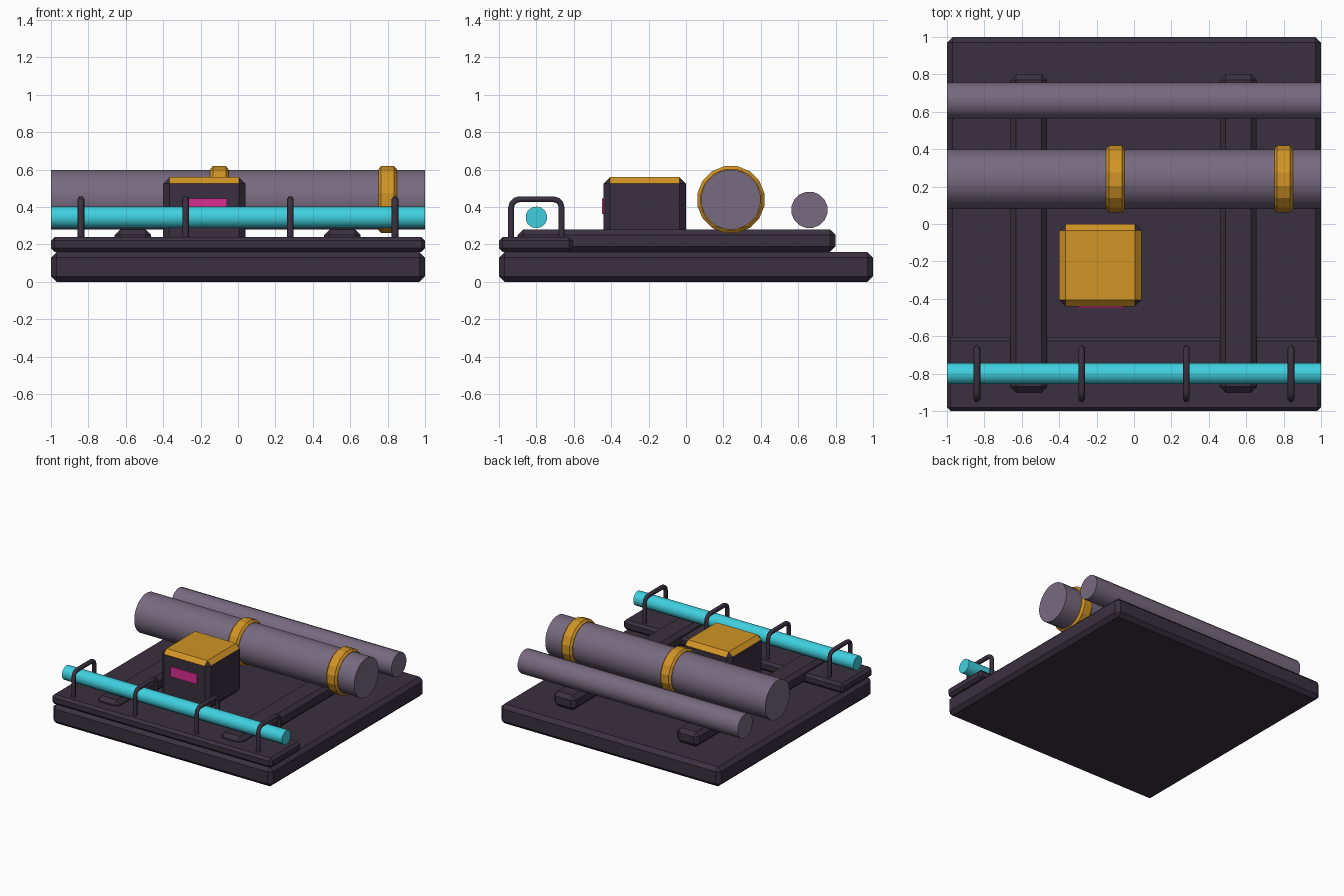
import bpy, bmesh, math
from mathutils import Vector

if "Cube" in bpy.data.objects:
    bpy.data.objects.remove(bpy.data.objects["Cube"], do_unlink=True)


def material(name, r, g, b):
    m = bpy.data.materials.new(name)
    m.use_nodes = True
    m.diffuse_color = (r, g, b, 1)
    m.node_tree.nodes["Principled BSDF"].inputs["Base Color"].default_value = (r, g, b, 1)
    return m


DARK = material("dark_plum", 0.042, 0.030, 0.050)
GREY = material("mauve_grey", 0.185, 0.146, 0.215)
GOLD = material("gold", 0.64, 0.295, 0.018)
CYAN = material("cyan", 0.05, 0.63, 0.74)
PINK = material("pink", 0.70, 0.026, 0.28)


def finish(bm, name, mats, smooth=False):
    bmesh.ops.recalc_face_normals(bm, faces=bm.faces)
    mesh = bpy.data.meshes.new(name)
    bm.to_mesh(mesh)
    bm.free()
    for m in mats:
        mesh.materials.append(m)
    ob = bpy.data.objects.new(name, mesh)
    bpy.context.collection.objects.link(ob)
    if smooth:
        bpy.ops.object.select_all(action="DESELECT")
        ob.select_set(True)
        bpy.context.view_layer.objects.active = ob
        bpy.ops.object.shade_smooth_by_angle(angle=math.radians(35))
    return ob


def box(name, low, high, bevel, mat):
    """Box between two corners with chamfered edges."""
    low, high = Vector(low), Vector(high)
    bm = bmesh.new()
    bmesh.ops.create_cube(bm, size=1)
    for v in bm.verts:
        v.co = (low + high) / 2 + v.co * (high - low)
    if bevel:
        bmesh.ops.bevel(bm, geom=bm.edges[:], offset=bevel, segments=1,
                        affect="EDGES", profile=0.5)
    return finish(bm, name, [mat])


def lathe_x(name, profile, y, z, sides, mat, smooth):
    """Turn an (x, radius) profile around an axis along x and cap its ends."""
    bm = bmesh.new()
    rings = []
    for x, r in profile:
        angles = [2 * math.pi * (i + 0.5) / sides for i in range(sides)]
        rings.append([bm.verts.new((x, y + r * math.cos(a), z + r * math.sin(a)))
                      for a in angles])
    for a, b in zip(rings, rings[1:]):
        for i in range(sides):
            j = (i + 1) % sides
            bm.faces.new((a[i], a[j], b[j], b[i]))
    bm.faces.new(rings[0])
    bm.faces.new(rings[-1])
    return finish(bm, name, [mat], smooth)


# Base slab, front shelf and the two cross rails
box("base_slab", (-1, -1, 0), (1, 1, 0.16), 0.03, DARK)
box("front_shelf", (-1, -1, 0.16), (1, -0.605, 0.24), 0.02, DARK)
for side, x in (("right", -0.562), ("left", 0.558)):
    box(side + "_rail", (x - 0.098, -0.9, 0.16), (x + 0.098, 0.8, 0.28), 0.03, DARK)

# Control box: the top and its chamfers are gold
control = box("control_box", (-0.4, -0.44, 0.16), (0.04, 0, 0.56), 0.034, DARK)
control.data.materials.append(GOLD)
for face in control.data.polygons:
    if face.normal.z > 0.65:
        face.material_index = 1
box("indicator_panel", (-0.3, -0.449, 0.363), (-0.06, -0.44, 0.445), 0, PINK)

# Pipes
lathe_x("large_pipe", [(-1, 0.16), (1, 0.16)], 0.24, 0.44, 24, GREY, True)
lathe_x("small_pipe", [(-1, 0.098), (1, 0.098)], 0.66, 0.385, 16, GREY, True)
lathe_x("glowing_tube", [(-1, 0.058), (1, 0.058)], -0.8, 0.345, 14, CYAN, True)

# Gold collars on the large pipe
for label, x in (("middle", -0.1), ("end", 0.8)):
    lathe_x(label + "_collar",
            [(x - 0.05, 0.165), (x - 0.035, 0.182), (x + 0.035, 0.182), (x + 0.05, 0.165)],
            0.24, 0.44, 16, GOLD, False)


# Bent-rod brackets over the tube
def bracket(name, x):
    front, back, foot, top, r = -0.935, -0.665, 0.2, 0.442, 0.045
    points = [(front, foot)]
    for cy, start in ((front + r, 180), (back - r, 90)):
        for k in range(4):
            a = math.radians(start - 30 * k)
            points.append((cy + r * math.cos(a), top - r + r * math.sin(a)))
    points.append((back, foot))
    curve = bpy.data.curves.new(name, "CURVE")
    curve.dimensions = "3D"
    curve.bevel_depth = 0.018
    curve.bevel_resolution = 1
    curve.use_fill_caps = True
    spline = curve.splines.new("POLY")
    spline.points.add(len(points) - 1)
    for p, (y, z) in zip(spline.points, points):
        p.co = (x, y, z, 1)
    curve.materials.append(DARK)
    bpy.context.collection.objects.link(bpy.data.objects.new(name, curve))


for i in range(4):
    bracket("tube_bracket_" + str(i + 1), -0.84 + 0.56 * i)
